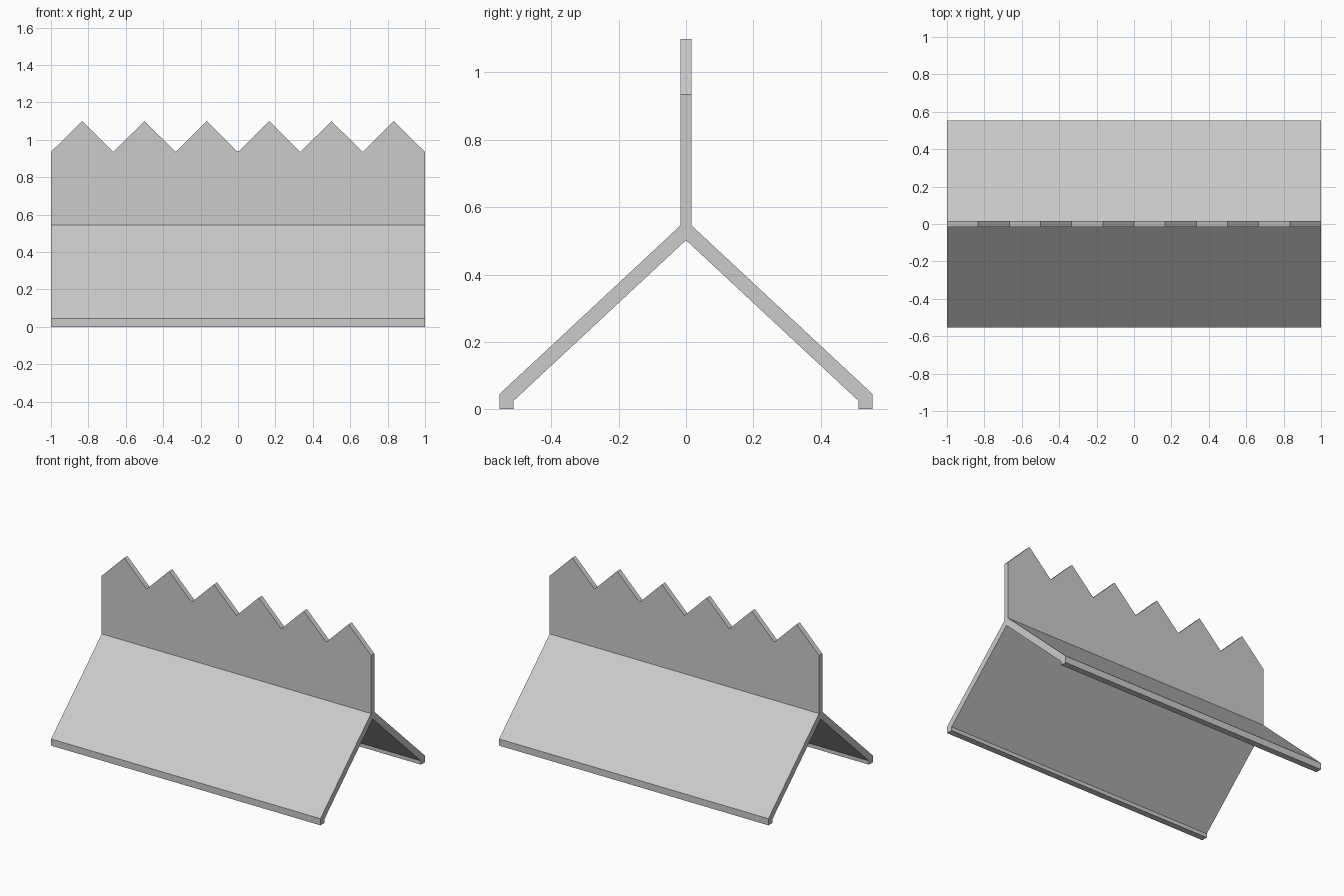
import bpy, bmesh, math
from mathutils import Vector

if "Cube" in bpy.data.objects:
    bpy.data.objects.remove(bpy.data.objects["Cube"])

HALF_LEN, HALF_THICK = 1.0, 0.017
JOIN_Z, VALLEY_Z, PEAK_Z = 0.545, 0.935, 1.10
TEETH = 6


def prism(bm, points, direction):
    """Extrude a closed loop of 3D points along a direction."""
    face = bm.faces.new([bm.verts.new(p) for p in points])
    new = bmesh.ops.extrude_face_region(bm, geom=[face], use_keep_orig=True)["geom"]
    verts = [g for g in new if isinstance(g, bmesh.types.BMVert)]
    bmesh.ops.translate(bm, verts=verts, vec=Vector(direction))


bm = bmesh.new()

# Splayed legs with flat feet: half profile (y, z), mirrored
half = [(HALF_THICK, JOIN_Z), (0.554, 0.045), (0.554, 0), (0.512, 0), (0.512, 0.025)]
legs = half + [(0, 0.502)] + [(-y, z) for y, z in reversed(half)]
prism(bm, [(-HALF_LEN, y, z) for y, z in legs], (2 * HALF_LEN, 0, 0))

# Upright plate with a sawtooth top edge
step = HALF_LEN / TEETH
saw = [(-HALF_LEN + i * step, PEAK_Z if i % 2 else VALLEY_Z) for i in range(2 * TEETH + 1)]
plate = [(HALF_LEN, JOIN_Z), (-HALF_LEN, JOIN_Z)] + saw
prism(bm, [(x, -HALF_THICK, z) for x, z in plate], (0, 2 * HALF_THICK, 0))

# Open the hidden seam, weld both parts and merge the flat end faces
seam = [f for f in bm.faces if all(abs(v.co.z - JOIN_Z) < 1e-4 for v in f.verts)]
bmesh.ops.delete(bm, geom=seam, context='FACES')
bmesh.ops.remove_doubles(bm, verts=bm.verts[:], dist=1e-4)
bmesh.ops.dissolve_limit(bm, angle_limit=math.radians(1), verts=bm.verts[:], edges=bm.edges[:])
bmesh.ops.recalc_face_normals(bm, faces=bm.faces[:])

mesh = bpy.data.meshes.new("sawtooth_stand")
bm.to_mesh(mesh)
bm.free()
bpy.context.collection.objects.link(bpy.data.objects.new("sawtooth_stand", mesh))
